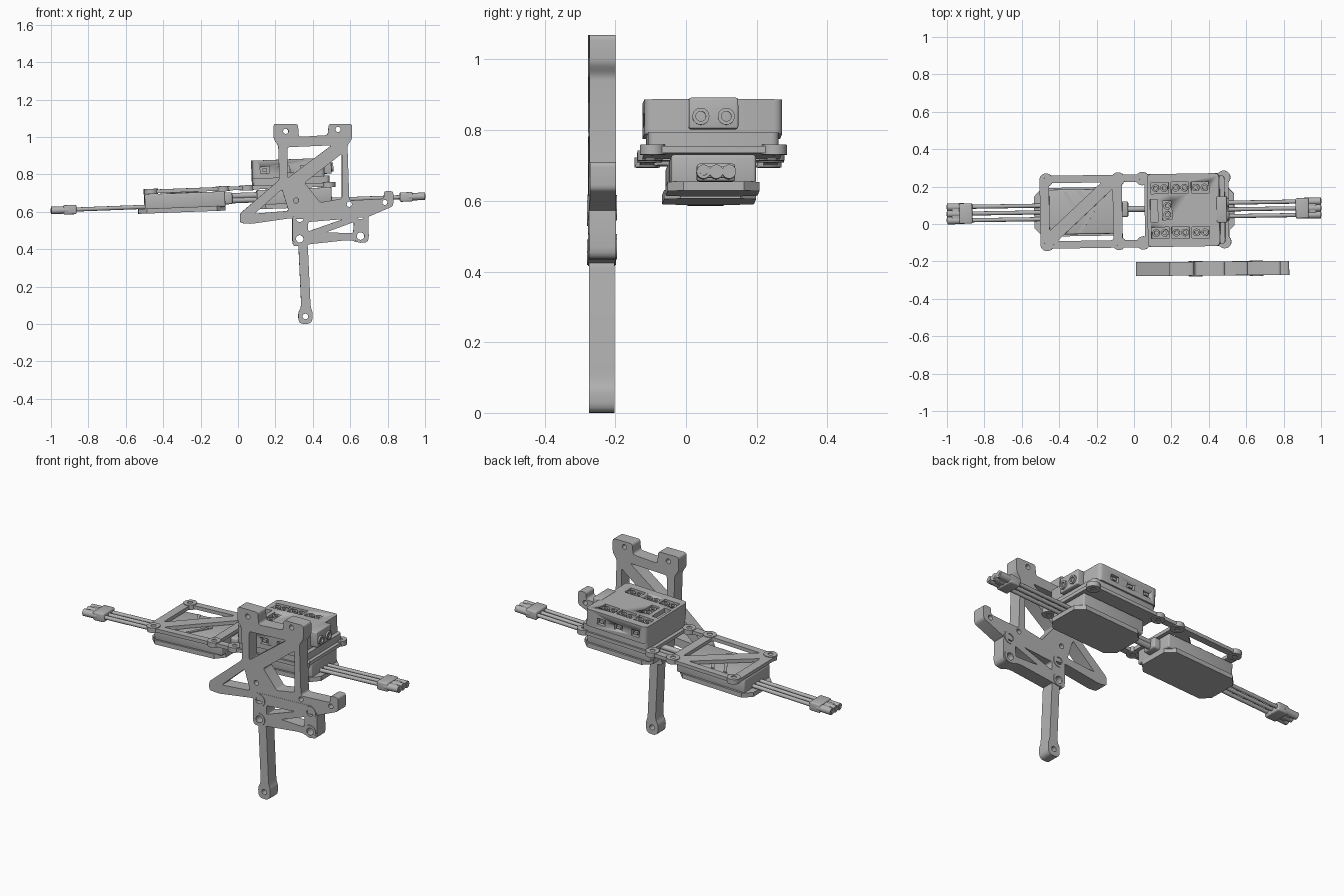
import bpy, bmesh, math
from mathutils import Matrix, Vector

if "Cube" in bpy.data.objects:
    bpy.data.objects.remove(bpy.data.objects["Cube"])

grey = bpy.data.materials.new("plain_grey")
grey.use_nodes = True
COL = (0.45, 0.45, 0.45, 1)
grey.diffuse_color = COL
grey.node_tree.nodes["Principled BSDF"].inputs["Base Color"].default_value = COL

# Frames: the carrier is slightly pitched and yawed, the side bracket stands upright
CARRIER = (Matrix.Translation((0, 0.07, 0.66)) @ Matrix.Rotation(0.016, 4, 'Z')
           @ Matrix.Rotation(-0.038, 4, 'Y') @ Matrix.Translation((0, 0, -0.66)))
SIDE = (Matrix.Translation((0.42, -0.238, 0)) @ Matrix.Rotation(0.008, 4, 'Z')
        @ Matrix.Translation((-0.42, 0, 0)) @ Matrix.Rotation(math.pi / 2, 4, 'X'))


def finish(name, bm, frame):
    bmesh.ops.remove_doubles(bm, verts=bm.verts, dist=1e-5)
    bmesh.ops.recalc_face_normals(bm, faces=bm.faces)
    bm.transform(frame)
    mesh = bpy.data.meshes.new(name)
    bm.to_mesh(mesh)
    bm.free()
    mesh.materials.append(grey)
    ob = bpy.data.objects.new(name, mesh)
    bpy.context.collection.objects.link(ob)
    bpy.ops.object.select_all(action='DESELECT')
    ob.select_set(True)
    bpy.context.view_layer.objects.active = ob
    bpy.ops.object.shade_smooth_by_angle(angle=math.radians(35))
    return ob


def rounded(pts, r):
    out = []
    pts = [Vector(p) for p in pts]
    for i, p in enumerate(pts):
        a, b = pts[i - 1] - p, pts[(i + 1) % len(pts)] - p
        a = p + a.normalized() * min(r, a.length * 0.45)
        b = p + b.normalized() * min(r, b.length * 0.45)
        for k in range(5):
            t = k / 4
            out.append(a * (1 - t) ** 2 + p * 2 * t * (1 - t) + b * t * t)
    return out


def circle(x, y, r, n=24):
    return [Vector((x + r * math.cos(k * math.tau / n), y + r * math.sin(k * math.tau / n)))
            for k in range(n)]


def plate(name, loops, thick, frame, level=0):
    """Extruded flat shape; inner loops become openings."""
    cu = bpy.data.curves.new(name, 'CURVE')
    cu.dimensions, cu.fill_mode, cu.extrude = '2D', 'BOTH', thick / 2
    for loop in loops:
        sp = cu.splines.new('POLY')
        sp.points.add(len(loop) - 1)
        for pt, p in zip(sp.points, loop):
            pt.co = (p[0], p[1], 0, 1)
        sp.use_cyclic_u = True
    tmp = bpy.data.objects.new(name + "_tmp", cu)
    bpy.context.collection.objects.link(tmp)
    dg = bpy.context.evaluated_depsgraph_get()
    mesh = bpy.data.meshes.new_from_object(tmp.evaluated_get(dg))
    bm = bmesh.new()
    bm.from_mesh(mesh)
    bpy.data.objects.remove(tmp)
    bpy.data.meshes.remove(mesh)
    return finish(name, bm, frame @ Matrix.Translation((0, 0, level)))


def add_box(bm, lo, hi):
    lo, hi = Vector(lo), Vector(hi)
    m = Matrix.Translation((lo + hi) / 2) @ Matrix.Diagonal((*(hi - lo), 1))
    return bmesh.ops.create_cube(bm, size=1, matrix=m)["verts"]


def box(name, lo, hi, bevel=0, upright=False):
    bm = bmesh.new()
    add_box(bm, lo, hi)
    if bevel:
        es = [e for e in bm.edges if not upright
              or abs(e.verts[0].co.z - e.verts[1].co.z) > 1e-4]
        bmesh.ops.bevel(bm, geom=es, offset=bevel, segments=3, profile=0.5, affect='EDGES')
    return finish(name, bm, CARRIER)


def rod(name, a, b, r, n=16):
    a, b = Vector(a), Vector(b)
    bm = bmesh.new()
    q = (b - a).to_track_quat('Z', 'Y').to_matrix().to_4x4()
    bmesh.ops.create_cone(bm, cap_ends=True, segments=n, radius1=r, radius2=r,
                          depth=(b - a).length, matrix=Matrix.Translation((a + b) / 2) @ q)
    return finish(name, bm, CARRIER)


def ring(name, x, y, r, hole, thick, frame, level=0):
    return plate(name, [circle(x, y, r), circle(x, y, hole)], thick, frame, level)


# Side bracket
outer = [(.19, 1.07), (.32, 1.07), (.325, 1.0), (.48, 1.01), (.485, 1.07), (.61, 1.07),
         (.61, .99), (.585, .955), (.595, .66), (.78, .67), (.78, .71), (.83, .71),
         (.83, .63), (.69, .57), (.33, .56), (.28, .565), (.07, .535), (.01, .54),
         (.01, .59), (.22, .77), (.215, .955), (.19, .99)]
cuts = [[(.265, .945), (.50, .955), (.265, .78)],
        [(.555, .91), (.555, .67), (.44, .65), (.355, .755)],
        [(.09, .59), (.235, .72), (.27, .605)]]
pins = [(.255, 1.03), (.535, 1.04), (.31, .66), (.595, .64), (.785, .65)]
plate("side_bracket", [rounded(outer, .015)] + [rounded(c, .012) for c in cuts]
      + [circle(x, y, .014) for x, y in pins], .074, SIDE)

# Lower link with its pivots
link = [(.29, .605), (.695, .62), (.70, .435), (.64, .435), (.60, .45), (.37, .425), (.29, .41)]
cuts = [[(.375, .545), (.56, .56), (.375, .495)], [(.47, .49), (.62, .545), (.615, .485)]]
pivots = [(.33, .565), (.655, .58), (.655, .47), (.33, .455)]
plate("lower_link", [rounded(link, .035)] + [rounded(c, .01) for c in cuts]
      + [circle(x, y, .02) for x, y in pivots], .076, SIDE)
for x, y in pivots:
    ring("pivot_ring", x, y, .036, .021, .082, SIDE)

# Leg
leg = [(.322, .44), (.372, .44), (.388, .09), (.40, .06), (.395, 0), (.325, 0), (.32, .06), (.338, .09)]
plate("leg", [rounded(leg, .03), circle(.36, .04, .015)], .072, SIDE)

# Carrier frame
frame = [(-.5, -.195), (.51, -.195), (.51, .195), (-.5, .195)]
cuts = [[(-.45, -.10), (-.45, .155), (-.17, .155)], [(-.41, -.155), (-.11, -.155), (-.11, .12)],
        [(-.06, -.155), (.06, -.155), (.06, .155), (-.06, .155)]]
plate("carrier_frame", [rounded(frame, .035)] + [rounded(c, .012) for c in cuts],
      .02, CARRIER, .726)
for u in (-.465, -.08, .05, .485):
    for v in (-.172, .172):
        ring("mount_pad", u, v, .036, .014, .028, CARRIER, .726)

# Controllers, cables and plugs at both ends
W = .645
for s, inner in ((-1, .07), (1, .10)):
    a, b = sorted((s * inner, s * .535))
    c = .045
    tray = [(a + c, -.13), (b - c, -.13), (b, -.13 + c), (b, .13 - c),
            (b - c, .13), (a + c, .13), (a, .13 - c), (a, -.13 + c)]
    plate("controller_tray", [tray], .026, CARRIER, .622)
    a, b = sorted((s * inner, s * .5))
    box("controller_body", (a, -.12, .63), (b, .12, .712), .008)
    for v in (-.036, 0, .036):
        rod("cable", (s * .48, v, W), (s * .88, v, W), .011, 12)
        rod("plug_barrel", (s * .91, v, W), (s * 1.0, v, W), .02)
        rod("plug_pin", (s * .95, v, W), (s * 1.003, v, W), .011, 12)
    a, b = sorted((s * .865, s * .935))
    box("plug_body", (a, -.054, W - .025), (b, .054, W + .025), .008)
    a, b = sorted((s * .92, s * .975))
    box("plug_nose", (a, -.045, W - .016), (b, .045, W + .016), .004)

# Ribs on the left-hand controller
for d in (0, .08):
    rib = [(-.38 + d, .11), (-.31 + d, 0), (-.38 + d, -.11), (-.36 + d, -.11),
           (-.29 + d, 0), (-.36 + d, .11)]
    plate("controller_rib", [rib], .008, CARRIER, .713)

# Link cable between the controllers
box("link_plug", (-.11, -.032, .642), (-.03, .052, .705), .01)
for w in (.662, .685):
    rod("link_cable", (-.05, .01, w), (.12, .01, w), .016)

# Power box: pockets on top, ports along both sides
COLS = (.147, .255, .363)
box("power_box_base", (.08, -.185, .735), (.49, .185, .775), .02, True)
body = box("power_box", (.08, -.195, .772), (.465, .195, .87), .022, True)
bm = bmesh.new()
for u in COLS:
    for s in (-1, 1):
        add_box(bm, (u - .047, s * .12 - .03, .84), (u + .047, s * .12 + .03, .9))
        add_box(bm, (u - .025, s * .197 - .022, .8), (u + .025, s * .197 + .022, .835))
add_box(bm, (.16, -.05, .84), (.21, .05, .9))
add_box(bm, (.095, -.06, .845), (.135, .06, .9))
cutter = finish("pocket_cutter", bm, CARRIER)
cutter.hide_render = True
mod = body.modifiers.new("pockets", 'BOOLEAN')
mod.object, mod.solver = cutter, 'EXACT'
bpy.context.view_layer.objects.active = body
bpy.ops.object.modifier_apply(modifier=mod.name)
bpy.data.objects.remove(cutter)
for u in COLS:
    for s in (-1, 1):
        for d in (-.023, .023):
            ring("terminal", u + d, s * .12, .02, .01, .026, CARRIER, .852)
        box("port_tongue", (u - .012, s * .182 - .01, .81), (u + .012, s * .182 + .01, .825))
for v in (-.024, .024):
    ring("terminal", .185, v, .02, .01, .026, CARRIER, .852)

# Main power socket on the end of the box
box("power_socket", (.45, -.07, .785), (.505, .07, .873), .006)
END = CARRIER @ Matrix.Rotation(math.pi / 2, 4, 'Y')
for v in (-.036, .036):
    ring("socket_ring", -.82, v, .024, .014, .02, END, .505)
